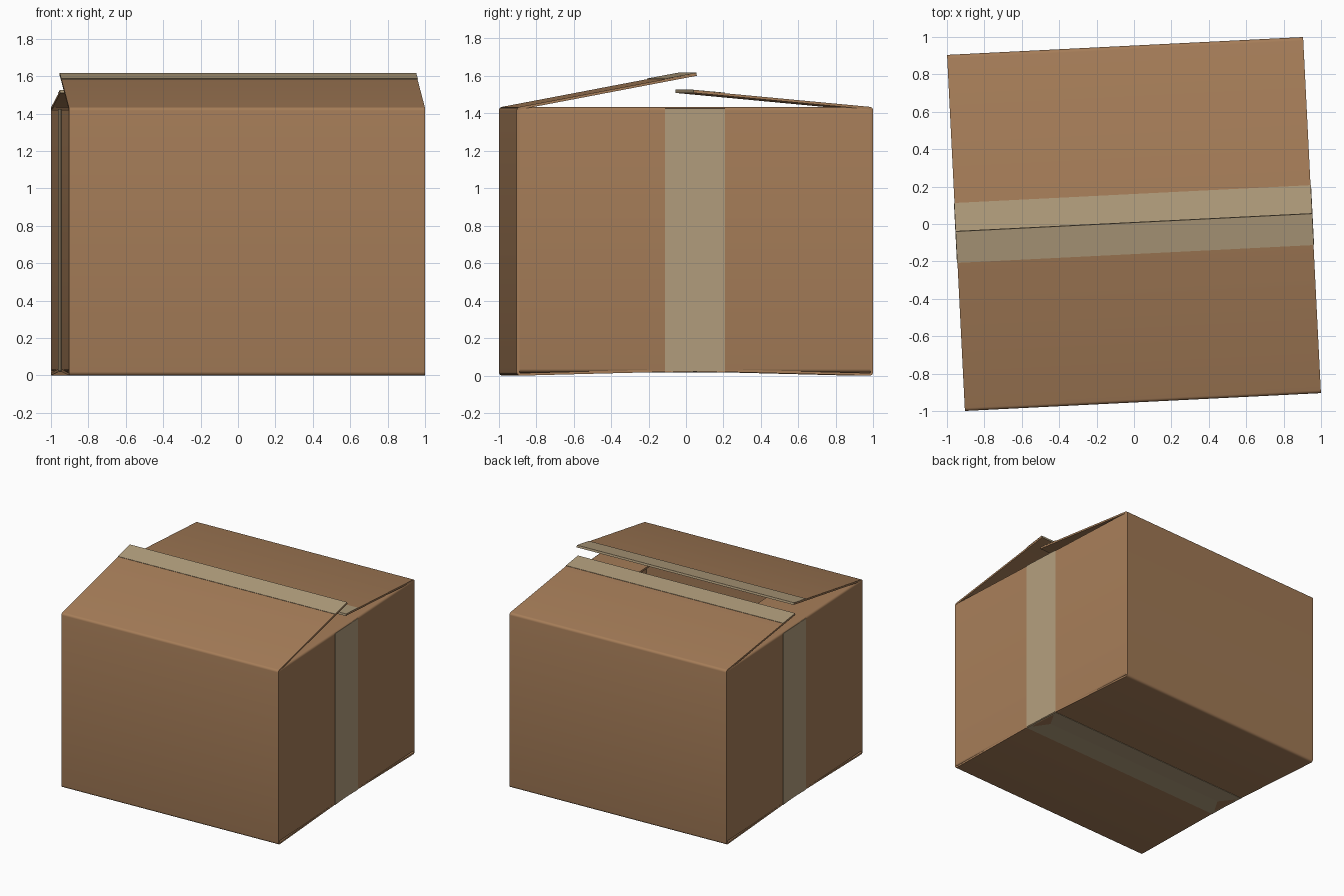
import bpy
from math import pi, cos, sin, atan2, radians

if "Cube" in bpy.data.objects:
    bpy.data.objects.remove(bpy.data.objects["Cube"])

H = 0.953        # half width of the box
TOP = 1.435      # height of the walls
TURN = 0.05      # whole box is turned slightly on the ground
CARD = 0.014     # cardboard thickness
TAPE = 0.003     # tape thickness


def material(name, color):
    m = bpy.data.materials.new(name)
    m.diffuse_color = color
    m.use_nodes = True
    m.node_tree.nodes["Principled BSDF"].inputs["Base Color"].default_value = m.diffuse_color
    return m


card_mat = material("cardboard", (0.38, 0.205, 0.098, 1))
tape_mat = material("tape", (0.445, 0.342, 0.205, 1))


def sheet(name, path, half, side, thick, offset, mat):
    """Sweep a (y, z) path across x, thicken it, and turn it to one of four sides."""
    verts = [(x, y, z) for y, z in path for x in (-half, half)]
    faces = [(2 * i, 2 * i + 2, 2 * i + 3, 2 * i + 1) for i in range(len(path) - 1)]
    mesh = bpy.data.meshes.new(name)
    mesh.from_pydata(verts, [], faces)
    mesh.materials.append(mat)
    ob = bpy.data.objects.new(name, mesh)
    bpy.context.collection.objects.link(ob)
    ob.rotation_euler.z = TURN + side * pi / 2
    mod = ob.modifiers.new("thickness", 'SOLIDIFY')
    mod.thickness = thick
    mod.offset = offset
    mod.use_even_offset = True
    bpy.ops.object.select_all(action='DESELECT')
    bpy.context.view_layer.objects.active = ob
    ob.select_set(True)
    bpy.ops.object.modifier_apply(modifier=mod.name)
    bpy.ops.object.shade_smooth_by_angle(angle=radians(30))
    return ob


def bend(cy, cz, r, a0, a1, steps=4):
    return [(cy + r * cos(a0 + (a1 - a0) * i / steps),
             cz + r * sin(a0 + (a1 - a0) * i / steps)) for i in range(steps + 1)]


def panel(name, side, half, top_tip, bottom_tip, top, bottom, r):
    """Wall with one bent flap at the top and one at the bottom."""
    cy = -H + r
    up = atan2(top_tip[1] - top, top_tip[0] - cy)
    down = atan2(bottom_tip[1] - bottom, bottom_tip[0] - cy)
    path = [top_tip]
    path += bend(cy, top - r, r, pi / 2 + up, pi)
    path += bend(cy, bottom + r, r, pi, 1.5 * pi + down)
    path += [bottom_tip]
    sheet(name, path, half, side, CARD, -1, card_mat)


# front and back walls with their long lifted flaps
for name, side, tip in (("front", 0, (0.005, 1.614)), ("back", 2, (0.005, 1.523))):
    panel(name + "_panel", side, H, tip, (0, 0.024), TOP, 0, 0.02)

    # tape along the flap's free edge, wrapped over its end
    slope = (tip[1] - TOP) / (tip[0] + H)
    strip = [(tip[0] + CARD * slope, tip[1] - CARD), tip,
             (tip[0] - 0.165, tip[1] - 0.165 * slope)]
    sheet(name + "_flap_tape", strip, H + TAPE / 2, side, TAPE, 1, tape_mat)

    # half of the tape under the base
    sheet(name + "_base_tape", [(-0.16, 0.020), (0, 0.024)], H, side, TAPE, 1, tape_mat)

# left and right walls with short inner flaps, and the tape down each wall
for name, side in (("right", 1), ("left", 3)):
    panel(name + "_panel", side, H - CARD, (-0.52, TOP - 0.002), (-0.52, 0.034),
          TOP - 0.002, 0.018, 0.018)
    sheet(name + "_wall_tape", [(-H, TOP - 0.01), (-H, 0.024)], 0.16, side,
          TAPE, 1, tape_mat)
